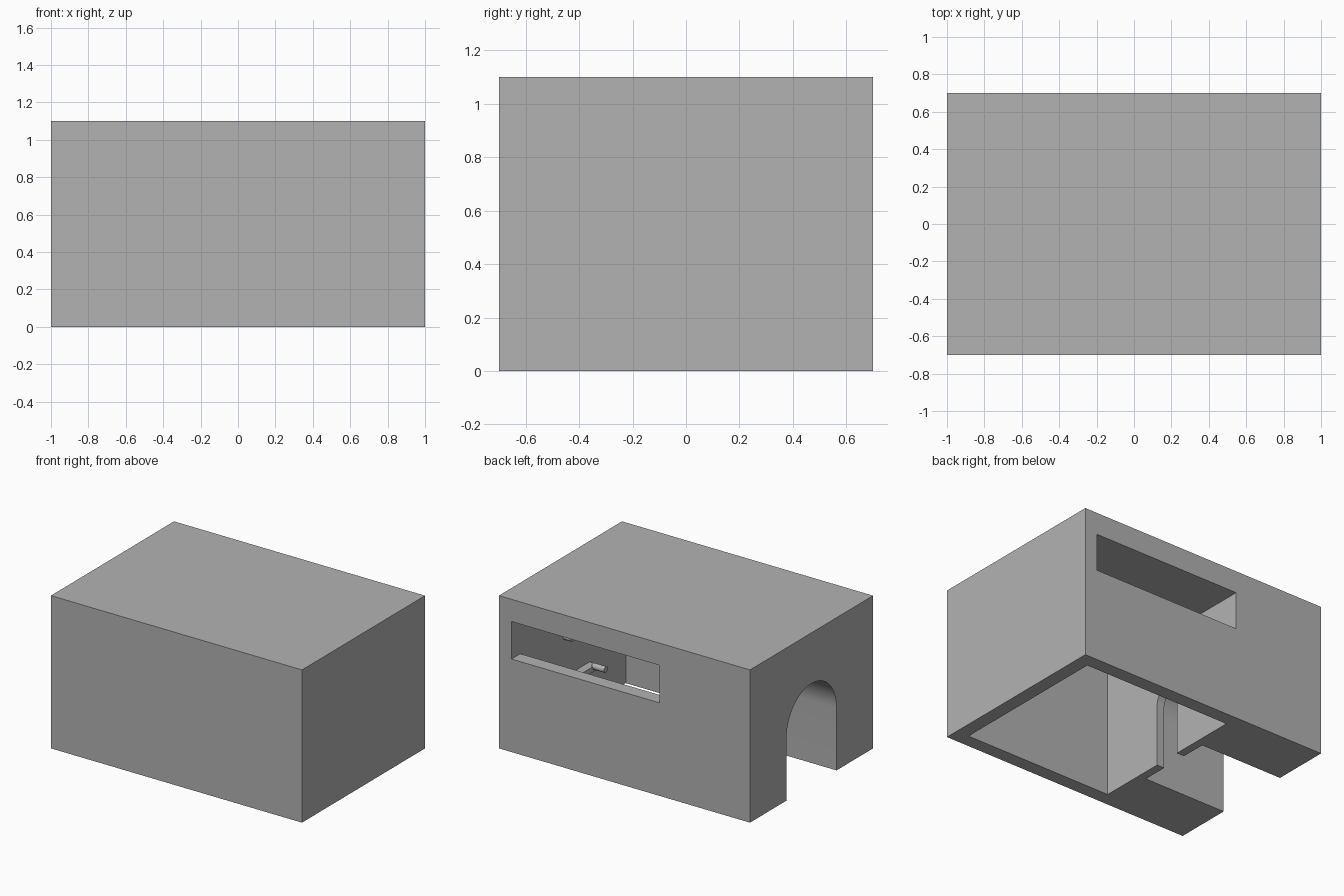
import bpy
import math
from mathutils import Matrix, Vector

if "Cube" in bpy.data.objects:
    bpy.data.objects.remove(bpy.data.objects["Cube"], do_unlink=True)

grey = bpy.data.materials.new("plain grey")
grey.use_nodes = True
colour = (0.448, 0.448, 0.448, 1)
grey.diffuse_color = colour
for node in grey.node_tree.nodes:
    if node.type == "BSDF_PRINCIPLED":
        node.inputs["Base Color"].default_value = colour


def make_object(name, verts, faces):
    mesh = bpy.data.meshes.new(name)
    mesh.from_pydata(verts, [], faces)
    mesh.materials.append(grey)
    obj = bpy.data.objects.new(name, mesh)
    bpy.context.collection.objects.link(obj)
    return obj


def prism(name, profile, x0, x1):
    """Extrude a counter-clockwise (y, z) profile from x0 to x1."""
    n = len(profile)
    verts = [(x, y, z) for x in (x0, x1) for y, z in profile]
    faces = [tuple(reversed(range(n))), tuple(range(n, 2 * n))]
    faces += [(i, (i + 1) % n, n + (i + 1) % n, n + i) for i in range(n)]
    return make_object(name, verts, faces)


def box(name, x, y, z):
    return prism(name, [(y[0], z[0]), (y[1], z[0]), (y[1], z[1]), (y[0], z[1])], *x)


def arch(name, half_width, spring, x, steps=32):
    profile = [(-half_width, -0.1), (half_width, -0.1)]
    for i in range(steps + 1):
        a = math.pi * i / steps
        profile.append((half_width * math.cos(a), spring + half_width * math.sin(a)))
    return prism(name, profile, *x)


def rod(name, x, y, z, radius, sides=20):
    ring = [(y + radius * math.cos(math.tau * i / sides),
             z + radius * math.sin(math.tau * i / sides)) for i in range(sides)]
    return prism(name, ring, *x)


def smooth(obj):
    bpy.ops.object.select_all(action="DESELECT")
    obj.select_set(True)
    bpy.context.view_layer.objects.active = obj
    bpy.ops.object.shade_smooth_by_angle(angle=math.radians(30))


# Outer block
shell = box("shell", (-1, 1), (-0.7, 0.7), (0, 1.1))

# Open-bottomed chamber, viewing slit, entrance tunnel and inner doorway
chamber_x = (-0.28, 0.9)
cutters = [
    box("chamber_cutter", chamber_x, (-0.6, 0.6), (-0.1, 0.94)),
    box("slit_cutter", chamber_x, (0.5, 0.8), (0.67, 0.94)),
    arch("tunnel_cutter", 0.285, 0.45, (-1.1, -0.34)),
    arch("doorway_cutter", 0.1, 0.45, (-0.4, -0.2)),
]
bpy.context.view_layer.objects.active = shell
for cutter in cutters:
    cutter.hide_render = True
    mod = shell.modifiers.new(cutter.name, "BOOLEAN")
    mod.operation = "DIFFERENCE"
    mod.solver = "EXACT"
    mod.object = cutter
    bpy.ops.object.modifier_apply(modifier=mod.name)
    bpy.data.objects.remove(cutter, do_unlink=True)
smooth(shell)

# Bracket and pegs on the chamber's side wall
box("wall_bracket", (0.84, 0.9), (-0.19, 0.1), (0.27, 0.31))
smooth(rod("bracket_peg", (0.75, 0.85), -0.16, 0.305, 0.022))
smooth(rod("upper_peg", (0.84, 0.9), 0.09, 0.6, 0.022))
